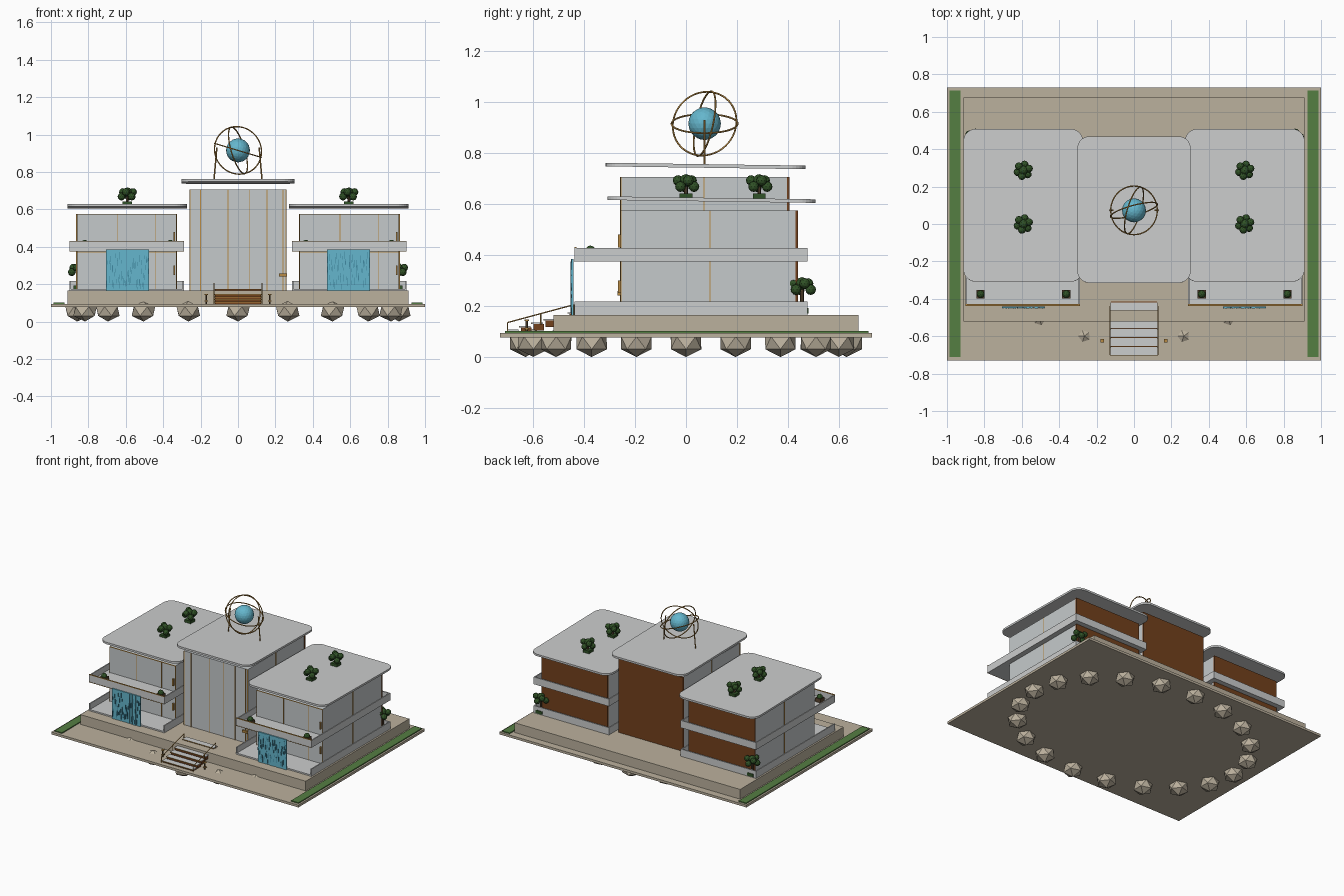
import bpy, bmesh, math, random
from mathutils import Vector, Matrix

if "Cube" in bpy.data.objects:
    bpy.data.objects.remove(bpy.data.objects["Cube"])

random.seed(4)
COLOURS = {
    "stone_beige": (0.50, 0.44, 0.34), "wall_grey": (0.60, 0.61, 0.61),
    "glass_grey": (0.56, 0.59, 0.60), "wood_brown": (0.17, 0.052, 0.012),
    "gold": (0.48, 0.26, 0.06), "water_blue": (0.13, 0.47, 0.61),
    "water_dark": (0.05, 0.25, 0.36), "grass_green": (0.09, 0.21, 0.055),
    "leaf_green": (0.03, 0.085, 0.02), "bark_brown": (0.10, 0.06, 0.03)}
MATS = {}
for name, c in COLOURS.items():
    MATS[name] = bpy.data.materials.new(name)
    MATS[name].diffuse_color = (*c, 1)


def finish(bm, name, mat, smooth=False):
    me = bpy.data.meshes.new(name)
    bm.to_mesh(me)
    bm.free()
    me.materials.append(MATS[mat])
    for p in me.polygons:
        p.use_smooth = smooth
    ob = bpy.data.objects.new(name, me)
    bpy.context.collection.objects.link(ob)
    return ob


def boxes(name, mat, spans):
    """One object from boxes given as (x0, x1, y0, y1, z0, z1)."""
    bm = bmesh.new()
    for x0, x1, y0, y1, z0, z1 in spans:
        m = Matrix.Translation(((x0 + x1) / 2, (y0 + y1) / 2, (z0 + z1) / 2))
        m = m @ Matrix.Diagonal((x1 - x0, y1 - y0, z1 - z0, 1))
        bmesh.ops.create_cube(bm, size=1, matrix=m)
    return finish(bm, name, mat)


def rods(name, mat, pairs, r, sides=6):
    bm = bmesh.new()
    for a, b in pairs:
        a, b = Vector(a), Vector(b)
        m = Matrix.Translation((a + b) / 2) @ (b - a).to_track_quat('Z', 'Y').to_matrix().to_4x4()
        bmesh.ops.create_cone(bm, cap_ends=True, segments=sides, radius1=r, radius2=r,
                              depth=(b - a).length, matrix=m)
    return finish(bm, name, mat)


def balls(name, mat, items, subdiv=1, smooth=False):
    """Icospheres given as (centre, (rx, ry, rz), spin)."""
    bm = bmesh.new()
    for c, s, spin in items:
        m = Matrix.Translation(c) @ Matrix.Rotation(spin, 4, 'Z') @ Matrix.Diagonal((*s, 1))
        bmesh.ops.create_icosphere(bm, subdivisions=subdiv, radius=1, matrix=m)
    return finish(bm, name, mat, smooth)


def roof(name, cx, cy, cz, hx, hy, r=0.065, t=0.014, tilt=-0.014):
    """Rounded slab, front edge slightly raised."""
    bm = bmesh.new()
    pts = []
    for k, (sx, sy) in enumerate(((1, 1), (-1, 1), (-1, -1), (1, -1))):
        for i in range(8):
            a = (k + i / 7) * math.pi / 2
            pts.append((sx * (hx - r) + r * math.cos(a), sy * (hy - r) + r * math.sin(a), -t / 2))
    f = bm.faces.new([bm.verts.new(p) for p in pts])
    top = bmesh.ops.extrude_face_region(bm, geom=[f])
    bmesh.ops.translate(bm, verts=[v for v in top["geom"] if isinstance(v, bmesh.types.BMVert)], vec=(0, 0, t))
    bmesh.ops.recalc_face_normals(bm, faces=bm.faces)
    bmesh.ops.transform(bm, matrix=Matrix.Translation((cx, cy, cz)) @ Matrix.Rotation(tilt, 4, 'X'), verts=bm.verts)
    return finish(bm, name, "wall_grey")


def ring(name, centre, normal, r=0.13, t=0.0035, seg=48, sides=6):
    bm = bmesh.new()
    rot = Vector(normal).to_track_quat('Z', 'Y').to_matrix().to_4x4()
    grid = []
    for i in range(seg):
        a = 2 * math.pi * i / seg
        loop = []
        for j in range(sides):
            b = 2 * math.pi * j / sides
            d = r + t * math.cos(b)
            loop.append(bm.verts.new(rot @ Vector((d * math.cos(a), d * math.sin(a), t * math.sin(b))) + Vector(centre)))
        grid.append(loop)
    for i in range(seg):
        for j in range(sides):
            n, k = (i + 1) % seg, (j + 1) % sides
            bm.faces.new((grid[i][j], grid[n][j], grid[n][k], grid[i][k]))
    return finish(bm, name, "gold", True)


def bush(name, x, y, z0, height, r):
    """Pot, trunk and a clump of faceted leaf balls."""
    zc = z0 + height - 0.034
    boxes(name + "_pot", "leaf_green", [(x - .025, x + .025, y - .025, y + .025, z0, z0 + .022)])
    rods(name + "_trunk", "bark_brown", [((x, y, z0), (x, y, zc))], 0.007)
    items = [((x, y, zc + .012), (.025,) * 3, 0)]
    for i in range(6):
        a = i * math.pi / 3 + 0.3
        items.append(((x + (r - .02) * math.cos(a), y + (r - .02) * math.sin(a), zc + .012 * (-1) ** i),
                      (.021,) * 3, a))
    balls(name + "_leaves", "leaf_green", items, 2)


# Ground slab, plinth, lawns and supporting stones
boxes("ground_slab", "stone_beige", [(-1, 1, -.73, .73, .077, .094)])
boxes("plinth", "stone_beige", [(-.912, .912, -.52, .677, .094, .165)])
boxes("lawn_strips", "grass_green", [(s * .957 - .03, s * .957 + .03, -.71, .715, .094, .101) for s in (-1, 1)])
balls("support_stones", "stone_beige",
      [((.86 * math.sin(i * math.pi / 10), .63 * math.cos(i * math.pi / 10), .055), (.07, .07, .055), i * .63)
       for i in range(20)])

# Central tower
boxes("tower_body", "glass_grey", [(-.257, .257, -.255, .397, .165, .705)])
boxes("tower_back_panel", "wood_brown", [(-.26, .26, .397, .406, .165, .705)])
boxes("tower_mullions", "gold",
      [(x - .002, x + .002, -.259, -.254, .165, .705) for x in (-.2, -.053, .06, .155, .24)]
      + [(s * .257 - .003, s * .257 + .003, y - .002, y + .002, .165, .705) for s in (-1, 1) for y in (-.255, .07)])
boxes("tower_door_handle", "gold", [(.22, .262, -.268, -.257, .242, .258)])
roof("tower_roof", 0, .077, .749, .303, .392)

# Side wings, mirrored about the tower
for s, side in ((-1, "left"), (1, "right")):
    cx = s * .595
    x0, x1 = cx - .305, cx + .305
    b0, b1 = cx - .267, cx + .267
    boxes(side + "_wing_body", "glass_grey", [(b0, b1, -.252, .43, .165, .575)])
    boxes(side + "_wing_back_panel", "wood_brown", [(b0 - .002, b1 + .002, .43, .439, .165, .575)])
    boxes(side + "_wing_mullions", "gold",
          [(x - .002, x + .002, -.256, -.25, .175, .575) for x in (b0 + .002, cx - .05, cx + .155, b1 - .002)]
          + [(x - .003, x + .003, .093, .097, .175, .575) for x in (b0, b1)]
          + [(b0, b1, -.256, -.25, z - .004, z) for z in (.373, .575)])
    boxes(side + "_wing_handles", "gold", [(b1 - .018, b1 - .008, -.266, -.252, z, z + .05) for z in (.25, .43)])
    # floors and thin parapets; the lower floor is open at the front
    w = .008
    spans = []
    for z in (.165, .374):
        spans += [(x0, x1, -.437, .476, z, z + .01), (x0, x0 + w, -.437, .476, z, z + .053),
                  (x1 - w, x1, -.437, .476, z, z + .053), (x0, x1, .476 - w, .476, z, z + .053)]
    spans.append((x0, x1, -.437, -.437 + w, .374, .427))
    boxes(side + "_balconies", "wall_grey", spans)
    boxes(side + "_balcony_trim", "gold", [(x0, x1, -.438, -.429, .427, .431), (x0, x1, -.439, -.436, .374, .377)])
    roof(side + "_wing_roof", s * .592, .1, .617, .32, .408)
    # waterfall of narrow strips with dark streaks
    strips, streaks = [], []
    n, f0, f1 = 24, s * .59 - .115, s * .59 + .115
    for i in range(n):
        a, d = f0 + (f1 - f0) * i / n, random.uniform(0, .004)
        strips.append((a, a + (f1 - f0) / n, -.447 - d, -.441, .165, .384))
        for k in range(3):
            z = random.uniform(.17, .34)
            xs = a + random.uniform(.001, .006)
            streaks.append((xs, xs + .0025, -.4525, -.445, z, z + random.uniform(.015, .04)))
    boxes(side + "_waterfall", "water_blue", strips)
    boxes(side + "_waterfall_streaks", "water_dark", streaks)
    # planting
    for i, y in enumerate((0, .287)):
        bush(f"{side}_roof_bush_{i + 1}", s * .592, y, .619, .095, .052)
    bush(side + "_terrace_bush", s * .855, .455, .17, .14, .055)
    px = [s * .82, s * .362]
    boxes(side + "_balcony_planters", "bark_brown", [(x - .022, x + .022, -.397, -.353, .384, .412) for x in px])
    balls(side + "_balcony_plants", "leaf_green", [((x, -.375, .416), (.021, .021, .021), 0) for x in px], 2)

# Front stairs: pale treads on brown risers
treads, risers = [], []
n = 6
for i in range(n):
    y, z = -.70 + i * .285 / n, .094 + (i + 1) * .081 / n
    treads.append((-.125, .125, y, y + .285 / n - .004, z - .005, z))
    risers.append((-.123, .123, y + .006, y + .285 / n, max(.094, z - .03), z - .005))
boxes("stair_treads", "wall_grey", treads)
boxes("stair_risers", "wood_brown", risers)
boxes("stair_nosings", "gold", [(-.125, .125, t[2] - .002, t[2], t[4], t[5]) for t in treads])
rails = []
for s in (-1, 1):
    a, b = Vector((s * .128, -.70, .135)), Vector((s * .128, -.44, .205))
    rails.append((a, b))
    for k in (0, .5, 1):
        p = a.lerp(b, k)
        rails.append((p, p - Vector((0, 0, .042))))
rods("stair_handrails", "gold", rails, .0025)

# Path lamps beside the stairs
rods("path_lamps", "bark_brown", [((s * .17, -.625, .094), (s * .17, -.625, .142)) for s in (-1, 1)], .005)
boxes("path_lamp_caps", "gold", [(s * .17 - .009, s * .17 + .009, -.634, -.616, z, z + .005)
                                 for s in (-1, 1) for z in (.108, .142)])

# Rooftop globe with three tilted rings on two poles
C = (0, .073, .915)
balls("globe", "water_blue", [(C, (.064,) * 3, 0)], 3)
for i, nrm in enumerate(((.3, 0, 1), (1, -.3, .3), (-.27, 1, -.22))):
    ring(f"globe_ring_{i + 1}", C, nrm)
rods("globe_poles", "gold", [((s * .129, .073, .75), (s * .113, .073, .93)) for s in (-1, 1)], .004)

for m in bpy.data.materials:
    if m.users and not m.is_grease_pencil:
        m.use_nodes = True
        m.node_tree.nodes["Principled BSDF"].inputs["Base Color"].default_value = m.diffuse_color
